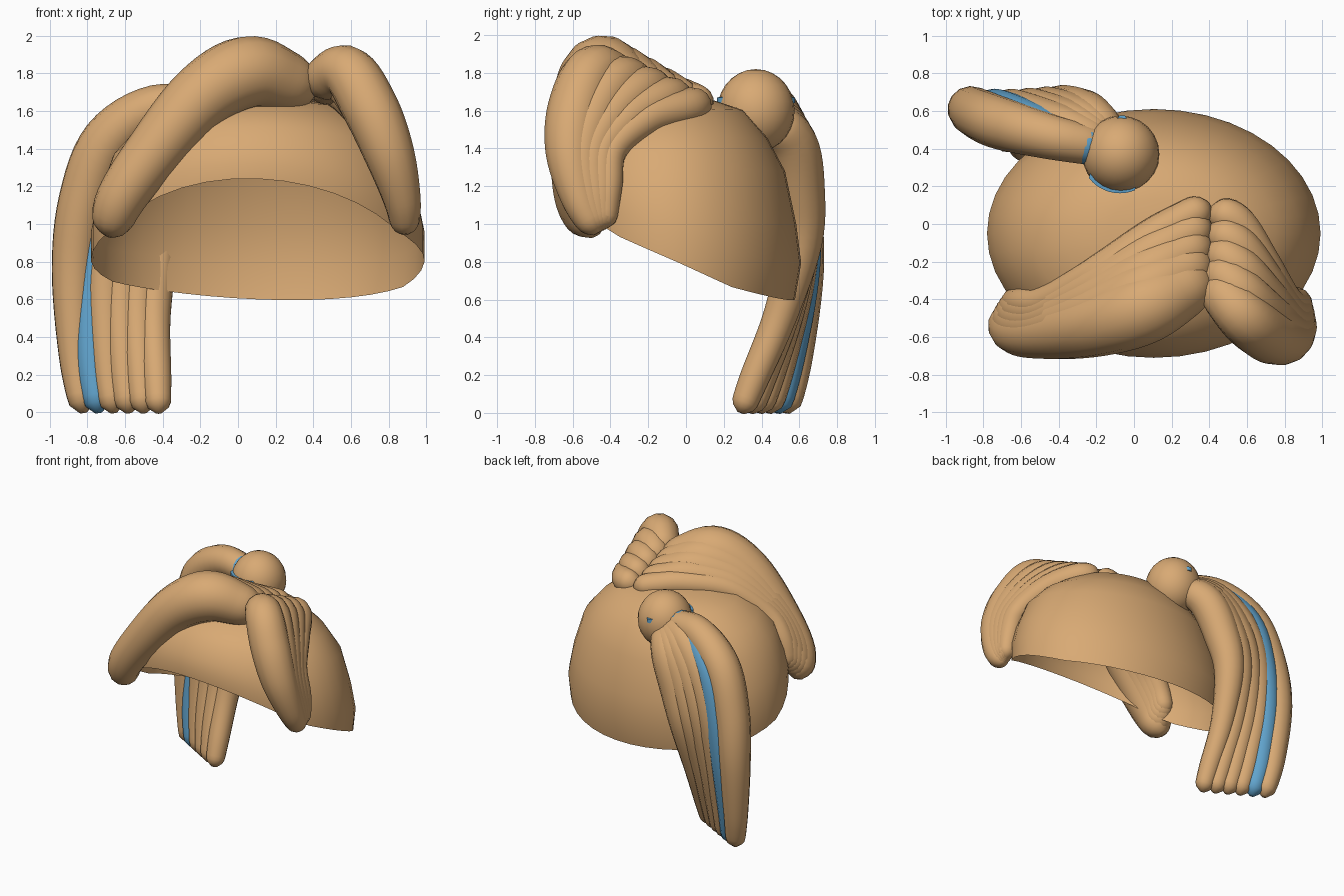
import bpy, bmesh, math
from mathutils import Vector

if "Cube" in bpy.data.objects:
    bpy.data.objects.remove(bpy.data.objects["Cube"])


def material(name, rgb):
    m = bpy.data.materials.new(name)
    m.diffuse_color = (*rgb, 1)
    m.use_nodes = True
    m.node_tree.nodes["Principled BSDF"].inputs["Base Color"].default_value = m.diffuse_color
    return m


TAN = material("tan_hair", (0.69, 0.4, 0.175))
BLUE = material("blue_streak", (0.12, 0.37, 0.61))


def finish(bm, name, mat, angle=60, recalc=True):
    if recalc:
        bmesh.ops.recalc_face_normals(bm, faces=bm.faces)
    me = bpy.data.meshes.new(name)
    bm.to_mesh(me)
    bm.free()
    ob = bpy.data.objects.new(name, me)
    bpy.context.collection.objects.link(ob)
    me.materials.append(mat)
    bpy.context.view_layer.objects.active = ob
    ob.select_set(True)
    bpy.ops.object.shade_smooth_by_angle(angle=math.radians(angle))
    ob.select_set(False)
    return ob


def spline(pts, n):
    """Catmull-Rom samples through pts (vectors of any size)."""
    p = [2 * pts[0] - pts[1]] + pts + [2 * pts[-1] - pts[-2]]
    out = []
    for k in range(n + 1):
        s = k / n * (len(pts) - 1)
        i = min(int(s), len(pts) - 2)
        t = s - i
        a, b, c, d = p[i:i + 4]
        out.append(0.5 * (2 * b + (c - a) * t + (2 * a - 5 * b + 4 * c - d) * t * t
                          + (3 * b - a - 3 * c + d) * t ** 3))
    return out


def strand(name, pts, mat, n=36, sides=14):
    """Round-ended tube; every point is (x, y, z, radius)."""
    samples = spline(pts, n)
    pos = [s.to_3d() for s in samples]
    run = [0]
    for a, b in zip(pos, pos[1:]):
        run.append(run[-1] + (b - a).length)
    bm = bmesh.new()
    rings, side, old = [], None, None
    for k, c in enumerate(pos):
        tan = (pos[min(k + 1, n)] - pos[max(k - 1, 0)]).normalized()
        side = tan.orthogonal().normalized() if old is None else old.rotation_difference(tan) @ side
        old = tan
        up = tan.cross(side)
        r = samples[k][3]
        d = min(1, min(run[k], run[-1] - run[k]) / r)
        r *= max(0.3, math.sqrt(d * (2 - d)))
        rings.append([bm.verts.new(c + r * (math.cos(a) * side + math.sin(a) * up))
                      for a in (math.tau * j / sides for j in range(sides))])
    for a, b in zip(rings, rings[1:]):
        for j in range(sides):
            bm.faces.new((a[j], a[j - 1], b[j - 1], b[j]))
    bm.faces.new(rings[0])
    bm.faces.new(rings[-1])
    return finish(bm, name, mat)


def lock(name, first, last, count, blue=None):
    """Row of strands blended between two guide paths; the blue one is slimmer."""
    first = [Vector(p) for p in first]
    last = [Vector(p) for p in last]
    for i in range(count):
        pts = [a.lerp(b, i / (count - 1)) for a, b in zip(first, last)]
        if i == blue:
            pts[0] += Vector((-0.03, -0.02, 0.04, 0))
            pts[1] += Vector((0, -0.025, 0.01, 0))
            for p in pts[1:-2]:
                p[1] += 0.012
                p[3] *= 0.91
            for p in pts[3:-2]:
                p[0] += 0.016
        strand(f"{name}_strand_{i + 1}", pts, BLUE if i == blue else TAN)


# Scalp cap: open shell with a rim that rises towards the forehead
RIM = [(-0.71, 1.24), (-0.4, 0.97), (-0.05, 0.8), (0.25, 0.68), (0.61, 0.6)]
PROFILE = [(0, 1), (0.18, 1), (0.37, 0.96), (0.63, 0.87), (0.79, 0.73), (0.93, 0.53), (0.98, 0.28)]


def rim_height(y):
    for (y0, z0), (y1, z1) in zip(RIM, RIM[1:]):
        if y <= y1 + 1e-6:
            return z0 + (z1 - z0) * (y - y0) / (y1 - y0)
    return RIM[-1][1]


bm = bmesh.new()
SEG, TOP = 40, 1.68
rings = []
for h, f in PROFILE:
    ring = []
    for j in range(SEG):
        a = math.tau * j / SEG
        z0 = rim_height(-0.05 + 0.66 * math.sin(a)) - 0.035 * math.cos(a) * abs(math.sin(a))
        g = f - (0.05 * max(0, math.sin(a)) if h == 0 else 0)
        ring.append(bm.verts.new((0.105 + 0.885 * g * math.cos(a), -0.05 + 0.66 * g * math.sin(a),
                                  z0 + (TOP - z0) * h)))
    rings.append(ring)
for a, b in zip(rings, rings[1:]):
    for j in range(SEG):
        bm.faces.new((a[j - 1], a[j], b[j], b[j - 1]))
apex = bm.verts.new((0.105, -0.05, TOP))
for j in range(SEG):
    bm.faces.new((rings[-1][j - 1], rings[-1][j], apex))
finish(bm, "scalp_cap", TAN, recalc=False)

# Bun at the root of the ponytail
bm = bmesh.new()
bmesh.ops.create_uvsphere(bm, u_segments=24, v_segments=14, radius=1)
for v in bm.verts:
    v.co = Vector((-0.07, 0.37, 1.6)) + Vector((v.co.x * 0.205, v.co.y * 0.205, v.co.z * 0.22))
finish(bm, "bun", TAN)

# Hair tie inside the bun, surfacing only at its front and back
bm = bmesh.new()
loops = []
for j in range(48):
    deg = j * 7.5
    a = math.radians(deg)
    out = 0.207 if 215 < deg < 300 or 78 < deg < 95 else 0.18
    loops.append([bm.verts.new((-0.075 + r * math.cos(a), 0.37 + r * math.sin(a), 1.655 + z))
                  for r, z in ((0.16, -0.02), (out, -0.015), (out, 0.015), (0.16, 0.02))])
for j in range(48):
    for k in range(4):
        bm.faces.new((loops[j - 1][k], loops[j][k], loops[j][k - 1], loops[j - 1][k - 1]))
finish(bm, "hair_tie", BLUE)

# Ponytail, inner edge to outer edge, with one blue strand
lock("ponytail",
     [(-0.1, 0.44, 1.57, 0.1), (-0.24, 0.56, 1.43, 0.135), (-0.35, 0.6, 1.18, 0.135),
      (-0.42, 0.605, 0.9, 0.115), (-0.445, 0.5, 0.52, 0.09), (-0.43, 0.36, 0.18, 0.078),
      (-0.42, 0.29, 0, 0.065)],
     [(-0.13, 0.4, 1.6, 0.1), (-0.43, 0.46, 1.62, 0.12), (-0.69, 0.53, 1.44, 0.14),
      (-0.82, 0.58, 1.12, 0.135), (-0.87, 0.61, 0.75, 0.12), (-0.86, 0.58, 0.3, 0.092),
      (-0.82, 0.53, 0, 0.07)], 6, blue=4)

# Long fringe sweeping to the left, back to front
lock("left_fringe",
     [(0.4, 0.1, 1.63, 0.085), (0.25, 0.02, 1.66, 0.095), (0.08, -0.08, 1.68, 0.1),
      (-0.2, -0.27, 1.63, 0.1), (-0.45, -0.41, 1.44, 0.095), (-0.59, -0.42, 1.26, 0.085),
      (-0.65, -0.41, 1.06, 0.07)],
     [(0.4, -0.26, 1.69, 0.12), (0.24, -0.35, 1.76, 0.165), (0.04, -0.45, 1.805, 0.193),
      (-0.2, -0.53, 1.67, 0.175), (-0.45, -0.57, 1.38, 0.15), (-0.63, -0.56, 1.12, 0.13),
      (-0.68, -0.48, 0.94, 0.1)], 5)

# Short fringe falling to the right, back to front
lock("right_fringe",
     [(0.4, 0.07, 1.63, 0.085), (0.54, 0.01, 1.62, 0.1), (0.68, -0.2, 1.56, 0.095),
      (0.8, -0.39, 1.4, 0.085), (0.86, -0.415, 1.2, 0.08), (0.89, -0.43, 0.98, 0.06)],
     [(0.4, -0.29, 1.73, 0.11), (0.57, -0.48, 1.81, 0.14), (0.7, -0.58, 1.62, 0.15),
      (0.8, -0.61, 1.38, 0.135), (0.87, -0.56, 1.13, 0.1), (0.89, -0.47, 0.95, 0.07)], 5)
